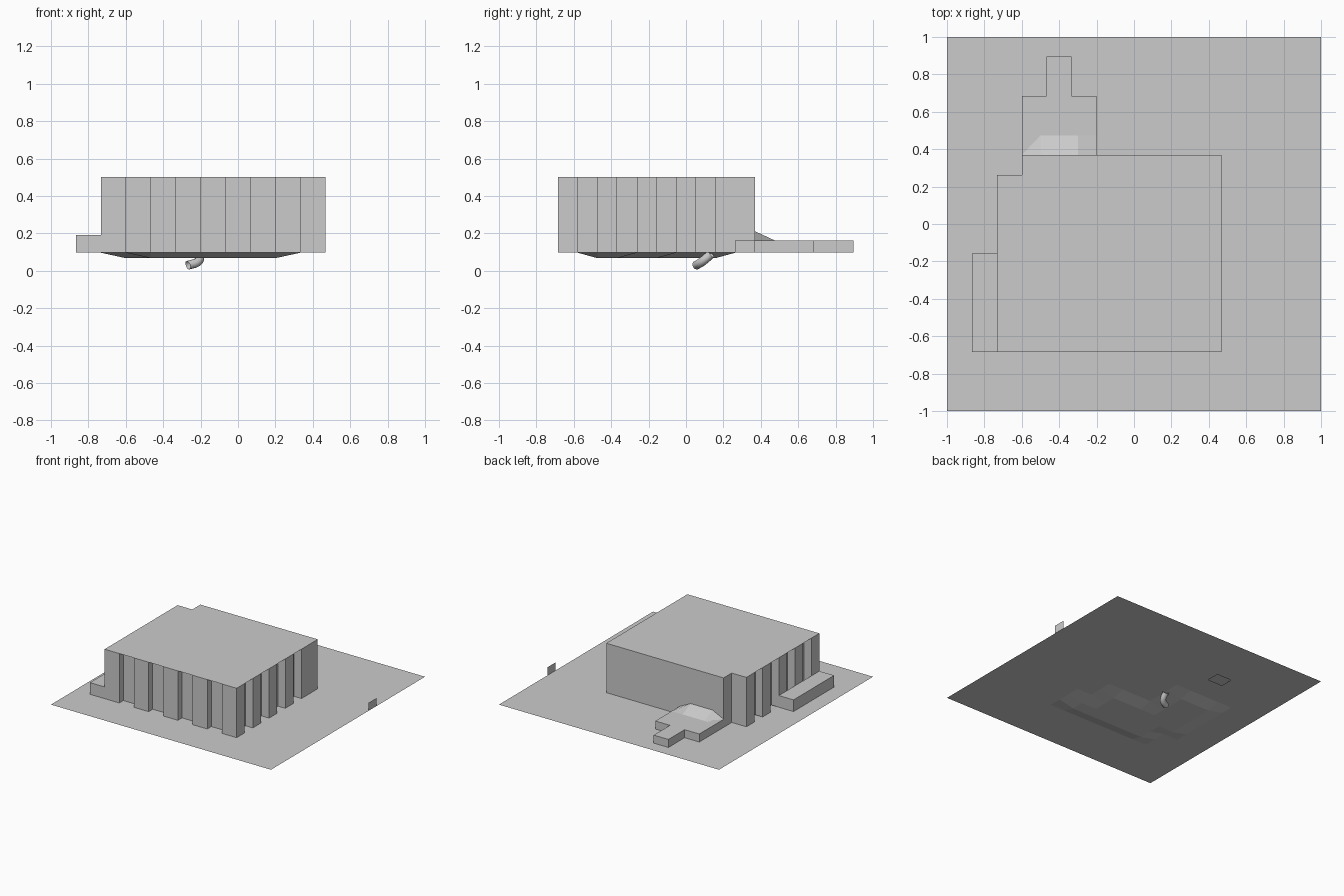
import bpy, bmesh

if "Cube" in bpy.data.objects:
    bpy.data.objects.remove(bpy.data.objects["Cube"])

CX, CY = 2 / 15, 2 / 19          # plan grid cell size
G = 0.097                        # ground level
H = 0.503                        # roof level
P = 0.163                        # porch level


def gx(i):
    return -1 + CX * i


def gy(j):
    return -1 + CY * j


def make(name, bm):
    bmesh.ops.remove_doubles(bm, verts=bm.verts, dist=1e-5)
    me = bpy.data.meshes.new(name)
    bm.to_mesh(me)
    bm.free()
    ob = bpy.data.objects.new(name, me)
    bpy.context.collection.objects.link(ob)
    return ob


def face(bm, pts):
    return bm.faces.new([bm.verts.new(p) for p in pts])


def walls(bm, line, z0, z1, closed=True):
    n = len(line)
    for k in range(n if closed else n - 1):
        (ax, ay), (bx, by) = line[k], line[(k + 1) % n]
        face(bm, [(ax, ay, z0), (bx, by, z0), (bx, by, z1), (ax, ay, z1)])


# ground sheet: grid with a stepped sunken basin and one open cell under the porch
def ground_z(i, j):
    if 5 <= j <= 6:
        low = 4 <= i <= 9
    elif 7 <= j <= 8:
        low = 3 <= i <= 8
    else:
        low = 9 <= j <= 11 and 3 <= i <= 5
    return 0.068 if low else G


bm = bmesh.new()
for i in range(15):
    for j in range(19):
        if (i, j) == (4, 14):
            continue
        face(bm, [(gx(a), gy(b), ground_z(a, b))
                  for a, b in ((i, j), (i + 1, j), (i + 1, j + 1), (i, j + 1))])
make("ground", bm)

# hall walls: alternating pillars and half-cell recesses on three sides
DX, DY = CX / 2, CY / 2
x0, x1, y0, y1 = gx(2), gx(11), gy(3), gy(13)
line = []
for k in range(9):               # front, left to right
    y = y0 + (DY if k % 2 else 0)
    line += [(gx(2 + k), y), (gx(3 + k), y)]
for k in range(9):               # right side, front to back
    x = x1 - (DX if k % 2 else 0)
    line += [(x, gy(3 + k)), (x, gy(4 + k))]
line += [(x1, y1), (gx(3), y1), (gx(3), gy(12))]
for k in reversed(range(9)):     # left side, back to front
    x = x0 + (DX if k % 2 else 0)
    line += [(x, gy(4 + k)), (x, gy(3 + k))]
clean = [p for k, p in enumerate(line) if p != line[k - 1]]
bm = bmesh.new()
walls(bm, clean, G, H)
make("hall_walls", bm)

# flat roof covering the recesses
bm = bmesh.new()
face(bm, [(x, y, H) for x, y in ((x0, y0), (x1, y0), (x1, y1), (gx(3), y1),
                                 (gx(3), gy(12)), (x0, gy(12)))])
make("hall_roof", bm)


def low_block(name, outline, top):
    bm = bmesh.new()
    walls(bm, outline, G, top)
    face(bm, [(x, y, top) for x, y in outline])
    return make(name, bm)


# side ledge and rear porch with its path
low_block("side_ledge", [(gx(1), y0), (x0, y0), (x0, gy(8)), (gx(1), gy(8))], 0.193)
low_block("rear_porch", [(gx(3), y1), (gx(6), y1), (gx(6), gy(16)), (gx(5), gy(16)),
                         (gx(5), gy(18)), (gx(4), gy(18)), (gx(4), gy(16)),
                         (gx(3), gy(16))], P)

# sloped mound against the hall's rear wall
bm = bmesh.new()
tops = [P, 0.212, 0.212, 0.212, P]
for k in range(4):
    a, b = gx(3) + 0.1 * k, gx(3) + 0.1 * (k + 1)
    face(bm, [(a, y1, tops[k]), (b, y1, tops[k + 1]), (b, gy(14), P), (a, gy(14), P)])
make("porch_mound", bm)

# small upright panel on the edge of the ground
bm = bmesh.new()
walls(bm, [(1, gy(12)), (1, gy(13))], G, P, closed=False)
make("edge_panel", bm)

# bent drain pipe under the basin
cu = bpy.data.curves.new("drain_pipe", "CURVE")
cu.dimensions = "3D"
cu.bevel_depth = 0.024
cu.bevel_resolution = 3
cu.resolution_u = 8
sp = cu.splines.new("BEZIER")
path = [(-0.2, 0.135, 0.09), (-0.215, 0.085, 0.048), (-0.268, 0.055, 0.03)]
sp.bezier_points.add(len(path) - 1)
for bp, co in zip(sp.bezier_points, path):
    bp.co = co
    bp.handle_left_type = bp.handle_right_type = "AUTO"
pipe = bpy.data.objects.new("drain_pipe", cu)
bpy.context.collection.objects.link(pipe)
